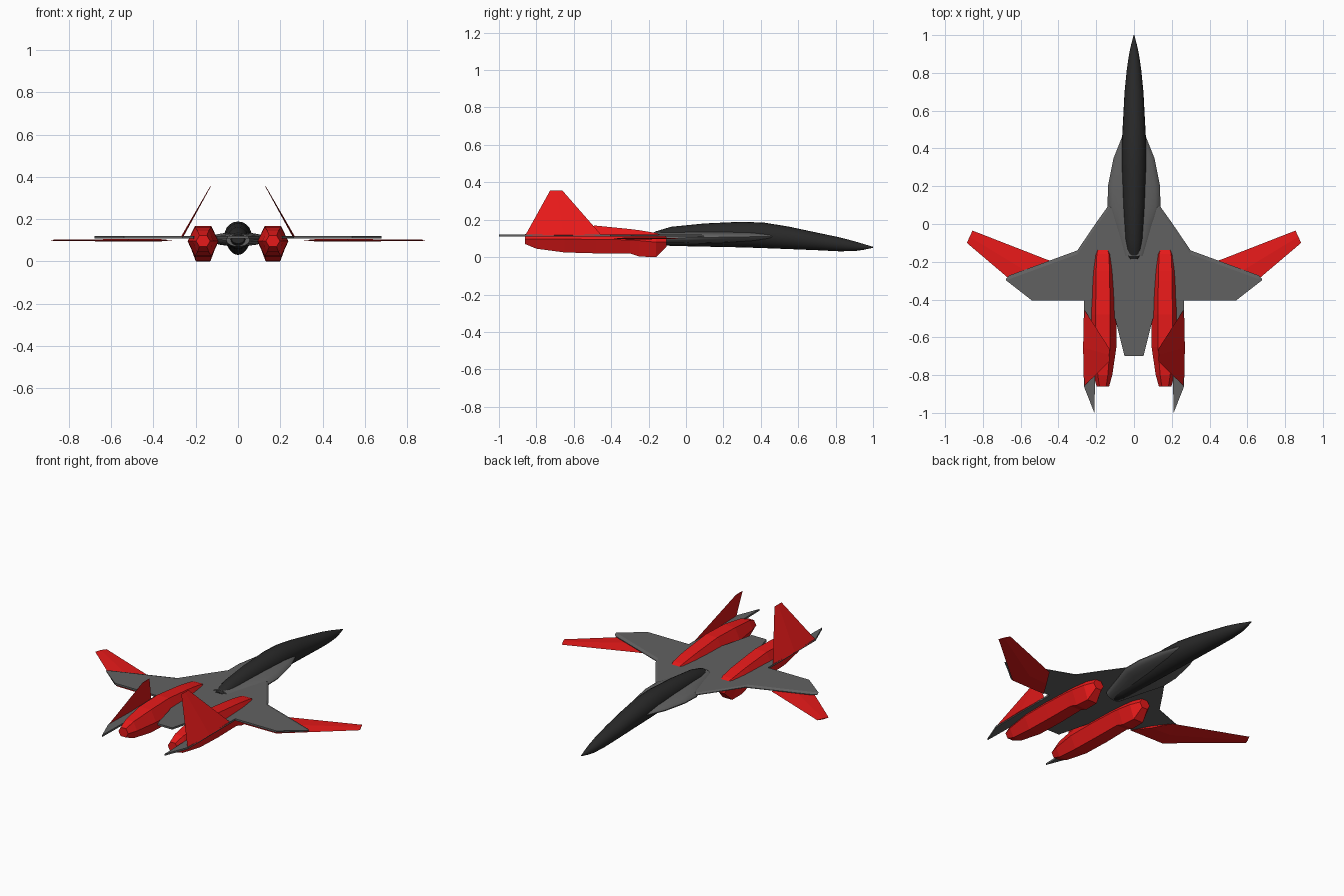
import bpy, bmesh, math
from mathutils import Vector


def material(name, r, g, b):
    m = bpy.data.materials.new(name)
    m.diffuse_color = (r, g, b, 1)
    return m


RED = material("red", 0.8, 0.01, 0.01)
GREY = material("grey", 0.12, 0.12, 0.12)
DARK = material("dark", 0.022, 0.022, 0.022)


def loft(name, rings, mat, smooth=None, mirror=False):
    """Skin equal-length rings of points and cap both ends."""
    bm = bmesh.new()
    vs = [[bm.verts.new(p) for p in ring] for ring in rings]
    n = len(vs[0])
    for a, b in zip(vs, vs[1:]):
        for i in range(n):
            j = (i + 1) % n
            bm.faces.new((a[i], a[j], b[j], b[i]))
    caps = [bm.faces.new(vs[0]), bm.faces.new(vs[-1])]
    bmesh.ops.recalc_face_normals(bm, faces=bm.faces)
    bmesh.ops.triangulate(bm, faces=[f for f in caps if n > 6])
    me = bpy.data.meshes.new(name)
    bm.to_mesh(me)
    bm.free()
    me.materials.append(mat)
    ob = bpy.data.objects.new(name, me)
    bpy.context.collection.objects.link(ob)
    if mirror:
        ob.modifiers.new("mirror", "MIRROR")
    if smooth:
        bpy.ops.object.select_all(action="DESELECT")
        ob.select_set(True)
        bpy.context.view_layer.objects.active = ob
        bpy.ops.object.shade_smooth_by_angle(angle=math.radians(smooth))
    return ob


def ellipse(y, hw, z0, z1, n=20):
    zc, hh = (z0 + z1) / 2, (z1 - z0) / 2
    return [(hw * math.cos(t), y, zc + hh * math.sin(t))
            for t in (2 * math.pi * i / n for i in range(n))]


def blade(name, stations, normal, mat):
    """Thin diamond-section surface; station = leading, trailing, half thickness."""
    nrm = Vector(normal).normalized()
    rings = []
    for le, te, t in stations:
        le, te = Vector(le), Vector(te)
        mid = (le + te) / 2
        rings.append([le, mid + nrm * t, te, mid - nrm * t])
    return loft(name, rings, mat, mirror=True)


# Fuselage with drooped nose: y, half width, bottom, top
loft("fuselage", [ellipse(*s) for s in (
    (-0.185, 0.030, 0.085, 0.125), (-0.16, 0.038, 0.068, 0.138),
    (-0.08, 0.048, 0.06, 0.162), (0.10, 0.058, 0.056, 0.180),
    (0.30, 0.065, 0.052, 0.189), (0.42, 0.065, 0.048, 0.184),
    (0.55, 0.058, 0.043, 0.163), (0.70, 0.050, 0.037, 0.131),
    (0.82, 0.038, 0.031, 0.106), (0.90, 0.026, 0.032, 0.085),
    (0.95, 0.015, 0.039, 0.070), (1.0, 0.002, 0.050, 0.055))], DARK, 40)

# Blended shoulders on both sides of the fuselage
loft("shoulders", [ellipse(*s) for s in (
    (0.50, 0.045, 0.098, 0.122), (0.45, 0.068, 0.092, 0.128),
    (0.35, 0.108, 0.083, 0.135), (0.20, 0.138, 0.075, 0.138),
    (0.09, 0.140, 0.072, 0.138), (0.0, 0.110, 0.070, 0.137),
    (-0.17, 0.055, 0.070, 0.134))], GREY, 40)

# Main wing and tail plate: x, y, inset of the upper surface along the leading edge
half = [(0.13, 0.105, 0.02), (0.205, 0.0, 0.02), (0.30, -0.14, 0.02),
        (0.66, -0.272, 0.02), (0.678, -0.29, 0.008), (0.54, -0.405, 0),
        (0.265, -0.405, 0), (0.265, -0.86, 0), (0.21, -1.0, 0),
        (0.205, -0.78, 0), (0.165, -0.52, 0), (0.10, -0.50, 0), (0.05, -0.70, 0)]
outline = half + [(-x, y, s) for x, y, s in reversed(half)]
loft("wing_plate", [[(x, y, 0.109) for x, y, s in outline],
                    [(x, y, 0.113) for x, y, s in outline],
                    [(x, y - s, 0.120) for x, y, s in outline]], GREY)

# Forward-swept outer wing panels tucked below the plate
blade("outer_wing", [
    ((0.44, -0.195, 0.10), (0.31, -0.40, 0.10), 0.006),
    ((0.47, -0.185, 0.10), (0.535, -0.397, 0.10), 0.006),
    ((0.855, -0.035, 0.10), (0.885, -0.10, 0.10), 0.003)], (0, 0, 1), RED)

# Inward-leaning tail fins
blade("tail_fin", [
    ((0.265, -0.45, 0.115), (0.265, -0.86, 0.115), 0.005),
    ((0.13, -0.66, 0.355), (0.13, -0.727, 0.355), 0.0015)], (0.24, 0, 0.135), RED)

# Six-sided engine pods: y, half width, bottom, middle, top
pods = []
for y, w, zb, zm, zt in (
        (-0.86, 0.033, 0.07, 0.096, 0.123), (-0.80, 0.050, 0.045, 0.096, 0.145),
        (-0.65, 0.072, 0.025, 0.096, 0.163), (-0.48, 0.073, 0.02, 0.095, 0.168),
        (-0.30, 0.068, 0.02, 0.092, 0.150), (-0.25, 0.067, 0.003, 0.088, 0.144),
        (-0.16, 0.060, 0.0, 0.08, 0.129), (-0.105, 0.035, 0.055, 0.082, 0.108)):
    c, h = 0.165, w * 0.53
    pods.append([(c - w, y, zm), (c - h, y, zb), (c + h, y, zb),
                 (c + w, y, zm), (c + h, y, zt), (c - h, y, zt)])
loft("engine_pod", pods, RED, mirror=True)
